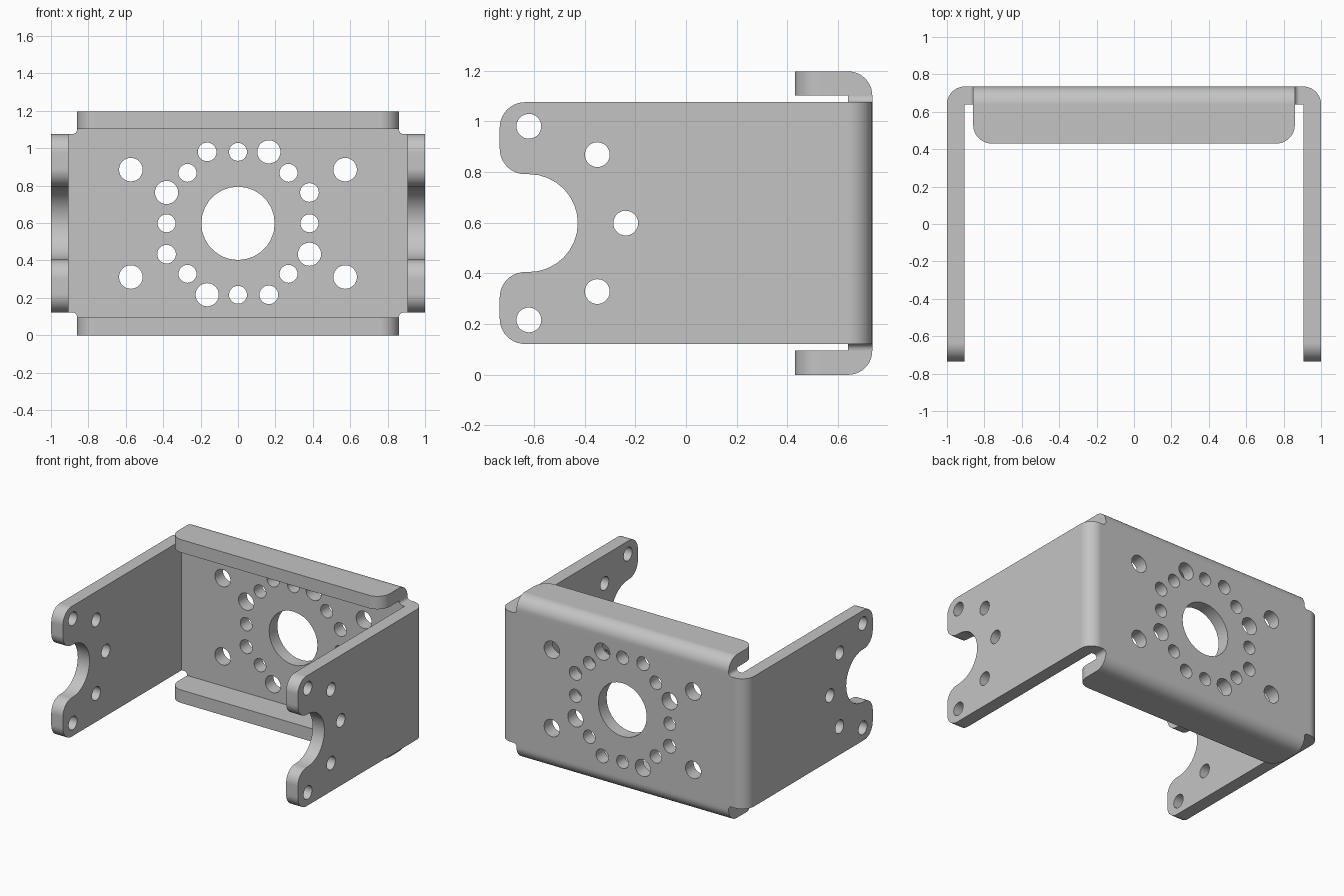
import bpy, bmesh
from math import radians, cos, sin, pi
from mathutils import Matrix, Vector

cube = bpy.data.objects.get("Cube")
if cube:
    bpy.data.objects.remove(cube, do_unlink=True)

T = 0.095       # sheet thickness, also the outer bend radius
BACK = 0.735    # rear face; the front tips are at -BACK
MID = 0.5985    # middle height
HALF = 0.477    # half height of the side plates
FLANGE_X = 0.86

metal = bpy.data.materials.new("grey metal")
metal.use_nodes = True
grey = (0.55, 0.55, 0.55, 1)
metal.diffuse_color = grey
metal.node_tree.nodes["Principled BSDF"].inputs["Base Color"].default_value = grey


def arc(cx, cy, r, start, end, n=10):
    angles = [radians(start + (end - start) * i / n) for i in range(n + 1)]
    return [(cx + r * cos(a), cy + r * sin(a)) for a in angles]


def add_object(name, bm):
    bmesh.ops.recalc_face_normals(bm, faces=bm.faces[:])
    mesh = bpy.data.meshes.new(name)
    bm.to_mesh(mesh)
    bm.free()
    obj = bpy.data.objects.new(name, mesh)
    bpy.context.collection.objects.link(obj)
    return obj


def prism(name, outline, axis, lo, hi):
    """Extrude a 2D outline along one axis."""
    bm = bmesh.new()
    verts = []
    for a, b in outline:
        co = [a, b]
        co.insert(axis, lo)
        verts.append(bm.verts.new(co))
    face = bm.faces.new(verts)
    new = bmesh.ops.extrude_face_region(bm, geom=[face])["geom"]
    shift = Vector((0, 0, 0))
    shift[axis] = hi - lo
    bmesh.ops.translate(bm, vec=shift, verts=[v for v in new if isinstance(v, bmesh.types.BMVert)])
    return add_object(name, bm)


def activate(obj):
    bpy.ops.object.select_all(action='DESELECT')
    obj.select_set(True)
    bpy.context.view_layer.objects.active = obj


def combine(obj, cutter, operation):
    mod = obj.modifiers.new("cut", 'BOOLEAN')
    mod.operation, mod.solver, mod.object = operation, 'EXACT', cutter
    activate(obj)
    bpy.ops.object.modifier_apply(modifier=mod.name)
    bpy.data.objects.remove(cutter, do_unlink=True)


def finish(obj):
    obj.data.materials.clear()
    obj.data.materials.append(metal)
    activate(obj)
    bpy.ops.object.shade_smooth_by_angle(angle=radians(30))
    normals = obj.modifiers.new("flat panels", 'WEIGHTED_NORMAL')
    normals.keep_sharp = True


# Bent channel: back plate and two side plates
inner, bend_y = 1 - T, BACK - T
channel = ([(-1, -1)] + arc(-inner, bend_y, T, 180, 90) + arc(inner, bend_y, T, 90, 0)
           + [(1, -1), (inner, -1), (inner, bend_y), (-inner, bend_y), (-inner, -1)])
body = prism("bracket_body", channel, 2, -0.2, 1.4)

# Side outline: rounded lobes with a round notch between them
R, notch = 0.1, 0.193
lobe_y, notch_y = -BACK + R, -0.62
side = ([(1, MID - HALF), (1, MID + HALF)]
        + arc(lobe_y, MID + HALF - R, R, 90, 180)
        + arc(lobe_y, MID + notch + R, R, 180, 270)
        + arc(notch_y, MID, notch, 90, -90, 16)
        + arc(lobe_y, MID - notch - R, R, 90, 180)
        + arc(lobe_y, MID - HALF + R, R, 180, 270))
combine(body, prism("side_outline", side, 0, -1.2, 1.2), 'INTERSECT')

# Drilled holes
drills = bmesh.new()


def drill(center, axis, r, depth):
    turn = Matrix.Rotation(pi / 2, 4, 'Y' if axis == 0 else 'X')
    bmesh.ops.create_cone(drills, cap_ends=True, segments=28, radius1=r, radius2=r,
                          depth=depth, matrix=Matrix.Translation(center) @ turn)


RING = 0.382
drill((0, BACK, MID), 1, 0.196, 0.4)
for quarter in range(4):
    c, s = round(cos(quarter * pi / 2)), round(sin(quarter * pi / 2))
    for x, z, r in ((0, RING, 0.048), (0.165, RING, 0.062),
                    (0.27, 0.27, 0.048), (-0.165, RING, 0.05)):
        drill((c * x - s * z, BACK, MID + s * x + c * z), 1, r, 0.4)
for sx in (-1, 1):
    for sz in (-1, 1):
        drill((sx * 0.573, BACK, MID + sz * 0.287), 1, 0.063, 0.4)
for y, z in arc(notch_y, MID, RING, -90, 90, 4):
    drill((0, y, z), 0, 0.049, 2.4)
combine(body, add_object("drills", drills), 'DIFFERENCE')
finish(body)

# Top and bottom flanges with rounded front corners, plus small corner fillets
FRONT, FILLET = 0.43, 0.025
plan = ([(FLANGE_X, 1), (-FLANGE_X, 1)]
        + arc(-FLANGE_X + R, FRONT + R, R, 180, 270)
        + arc(FLANGE_X - R, FRONT + R, R, 270, 360))
for name, sz in (("top", 1), ("bottom", -1)):
    hook = ([(bend_y, HALF), (BACK, HALF)] + arc(bend_y, MID - T, T, 0, 90)
            + [(0.3, MID), (0.3, MID - T), (bend_y, MID - T)])
    flange = prism(name + "_flange", [(y, MID + sz * z) for y, z in hook], 0, -1, 1)
    combine(flange, prism("flange_plan", plan, 2, -0.3, 1.5), 'INTERSECT')
    finish(flange)
    corner = [(FLANGE_X, HALF)] + arc(FLANGE_X + FILLET, HALF + FILLET, FILLET, 180, 270, 6)
    for label, sx in (("left", 1), ("right", -1)):
        outline = [(sx * x, MID + sz * z) for x, z in corner]
        finish(prism(f"{name}_{label}_corner_fillet", outline, 1, bend_y, BACK))
